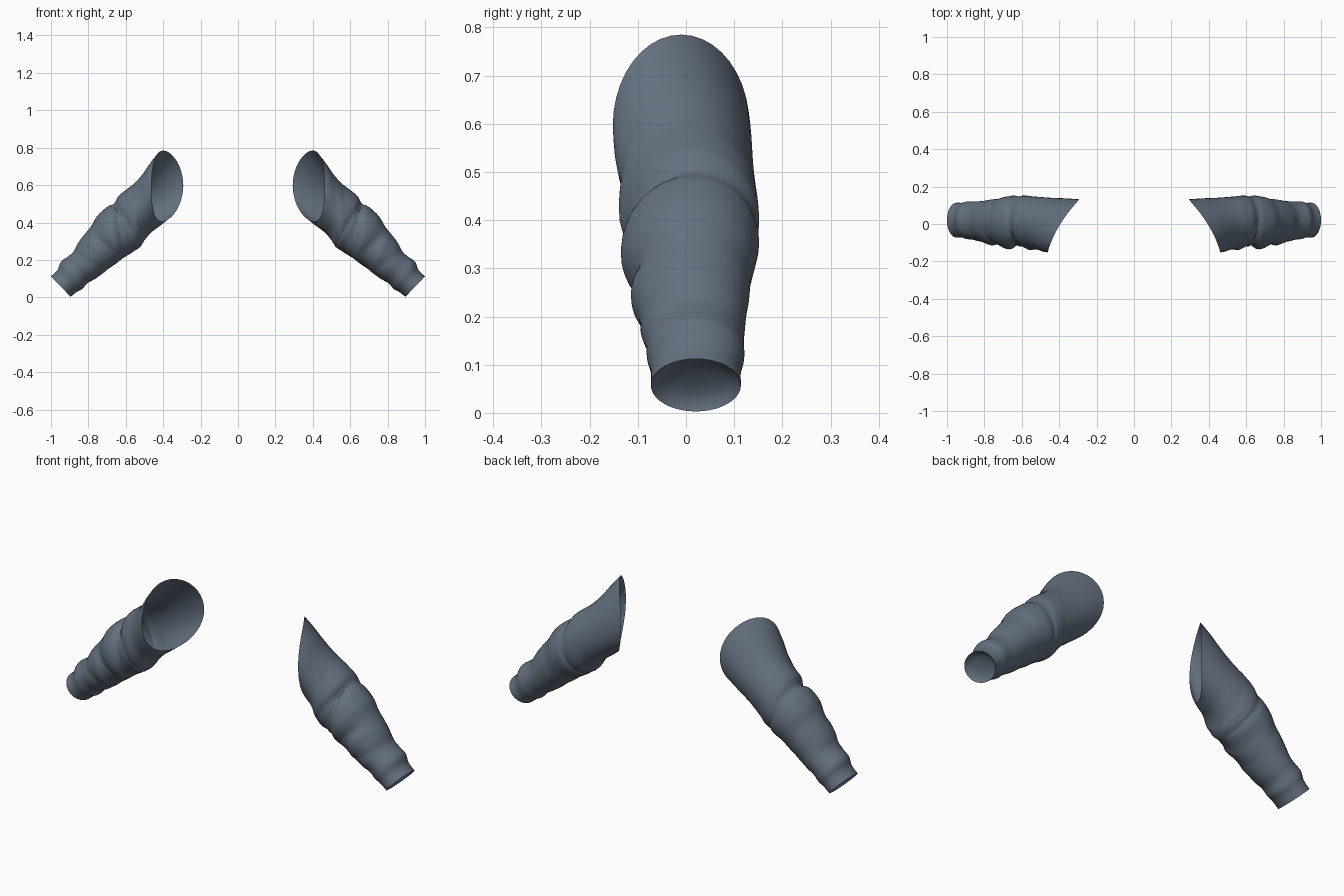
import bpy, bmesh, math
from mathutils import Vector

cube = bpy.data.objects.get("Cube")
if cube:
    bpy.data.objects.remove(cube, do_unlink=True)

SIDES = 40      # points around the sleeve
STEPS = 4       # smooth steps between two profile rings

# Sleeve profile, shoulder to cuff: outer x, z / inner x, z / front y, back y
PROFILE = [
    (.40, .785, .405, .405, -.152, .132),
    (.45, .73, .435, .375, -.148, .137),
    (.502, .664, .473, .342, -.138, .14),
    (.553, .61, .50, .305, -.133, .145),
    (.598, .575, .52, .273, -.13, .15),
    (.638, .542, .545, .255, -.126, .152),
    (.665, .502, .565, .24, -.12, .149),
    (.70, .483, .59, .225, -.128, .152),
    (.752, .436, .625, .205, -.126, .145),
    (.783, .384, .66, .175, -.112, .135),
    (.82, .338, .69, .155, -.11, .132),
    (.855, .29, .72, .13, -.104, .126),
    (.88, .244, .765, .098, -.094, .122),
    (.91, .217, .805, .075, -.084, .12),
    (.947, .19, .832, .045, -.081, .121),
    (.966, .145, .86, .03, -.073, .114),
    (1.0, .112, .895, .003, -.073, .114),
]

# Cloth folds: ring, slant, angle of centre (degrees), width, depth
FOLDS = [
    (3.9, -1.2, 110, .8, .010),
    (5.0, 1.0, 70, .4, -.010),
    (6.6, -.8, 80, .4, -.012),
    (7.6, -.6, 120, .6, .009),
    (8.9, .9, 70, .4, -.008),
    (10.2, -.7, 100, .5, .006),
    (11.4, .6, 90, .4, -.006),
    (6.2, .8, 230, .4, -.005),
]


def smooth_row(t):
    """Profile values at ring position t, as a smooth spline."""
    last = len(PROFILE) - 1
    i = min(int(t), last - 1)
    u = t - i
    rows = [PROFILE[max(0, min(last, i + k))] for k in (-1, 0, 1, 2)]
    return [b + u * ((c - a) + u * ((2 * a - 5 * b + 4 * c - d)
            + u * (3 * (b - c) + d - a))) / 2 for a, b, c, d in zip(*rows)]


def fold_height(t, angle):
    """Ridges and grooves that run diagonally round the sleeve."""
    total = 0
    for ring, slant, centre, width, depth in FOLDS:
        reach = max(0, math.cos(angle - math.radians(centre))) ** 1.5
        distance = (t - ring - slant * math.cos(angle)) / width
        total += depth * reach * math.exp(-distance * distance)
    return total


def sleeve_point(t, angle):
    ox, oz, ix, iz, front, back = smooth_row(t)
    c, s = math.cos(angle), math.sin(angle)
    centre = Vector(((ox + ix) / 2, (front + back) / 2, (oz + iz) / 2))
    offset = Vector(((ox - ix) / 2 * c, (front - back) / 2 * s, (oz - iz) / 2 * c))
    point = centre + offset * (1 + fold_height(t, angle) / .14)
    # The shoulder opening is cut obliquely, longest at the back
    slope = max(0, 1 - t / 3.5)
    point.x += slope * s * (.085 - .025 * s)
    return point


def make_sleeve(name, side, material):
    bm = bmesh.new()

    def add_ring(points):
        return [bm.verts.new((side * p.x, p.y, p.z)) for p in points]

    angles = [math.tau * j / SIDES for j in range(SIDES)]
    last = len(PROFILE) - 1
    rings = [add_ring([sleeve_point(i / STEPS, a) for a in angles])
             for i in range(last * STEPS + 1)]

    # Shallow dished end inside the cuff
    rim = [sleeve_point(last, a) for a in angles]
    middle = sum(rim, Vector()) / SIDES
    inward = Vector((-1, 0, 1)).normalized()
    for scale, depth in ((.9, .012), (.6, .022), (.25, .026)):
        rings.append(add_ring([middle + (p - middle) * scale + inward * depth
                               for p in rim]))

    for upper, lower in zip(rings, rings[1:]):
        for j in range(SIDES):
            k = (j + 1) % SIDES
            corners = [upper[j], upper[k], lower[k], lower[j]]
            bm.faces.new(corners if side > 0 else corners[::-1])
    bm.faces.new(rings[-1] if side > 0 else rings[-1][::-1])

    mesh = bpy.data.meshes.new(name)
    bm.to_mesh(mesh)
    bm.free()
    mesh.materials.append(material)
    obj = bpy.data.objects.new(name, mesh)
    bpy.context.collection.objects.link(obj)
    bpy.ops.object.select_all(action='DESELECT')
    obj.select_set(True)
    bpy.context.view_layer.objects.active = obj
    bpy.ops.object.shade_smooth_by_angle(angle=math.radians(40))


# Slate blue cloth
cloth = bpy.data.materials.new("slate_blue_cloth")
cloth.use_nodes = True
colour = (.127, .162, .213, 1)
cloth.diffuse_color = colour
shader = next(n for n in cloth.node_tree.nodes if n.type == 'BSDF_PRINCIPLED')
shader.inputs["Base Color"].default_value = colour
shader.inputs["Roughness"].default_value = .8

make_sleeve("left_sleeve", 1, cloth)
make_sleeve("right_sleeve", -1, cloth)
